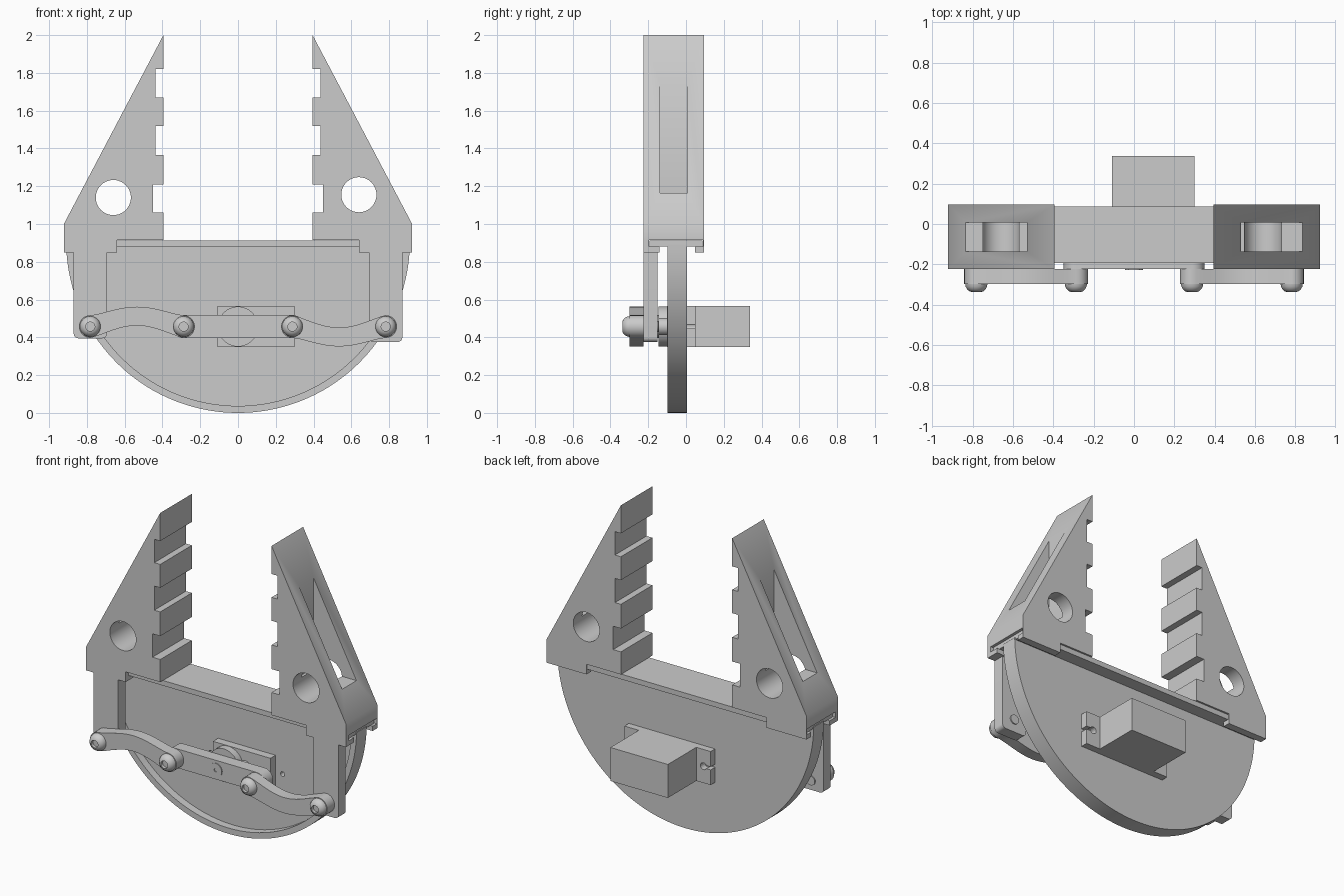
import bpy, bmesh
from math import sin, cos, pi, asin, radians

if "Cube" in bpy.data.objects:
    bpy.data.objects.remove(bpy.data.objects["Cube"])


def finish(name, bm, smooth):
    bmesh.ops.recalc_face_normals(bm, faces=bm.faces)
    me = bpy.data.meshes.new(name)
    bm.to_mesh(me)
    bm.free()
    ob = bpy.data.objects.new(name, me)
    bpy.context.collection.objects.link(ob)
    bpy.ops.object.select_all(action='DESELECT')
    ob.select_set(True)
    bpy.context.view_layer.objects.active = ob
    if smooth:
        bpy.ops.object.shade_smooth_by_angle(angle=radians(30))
    return ob


def prism(name, pts, a, b, axis='y', smooth=False):
    """Extrude an (x,z) profile along y, or a (y,z) profile along x."""
    bm = bmesh.new()
    place = (lambda p, d: (p[0], d, p[1])) if axis == 'y' else (lambda p, d: (d, p[0], p[1]))
    f = bm.faces.new([bm.verts.new(place(p, a)) for p in pts])
    ext = bmesh.ops.extrude_face_region(bm, geom=[f])['geom']
    move = (0, b - a, 0) if axis == 'y' else (b - a, 0, 0)
    bmesh.ops.translate(bm, verts=[v for v in ext if isinstance(v, bmesh.types.BMVert)], vec=move)
    return finish(name, bm, smooth)


def rect(x0, x1, z0, z1):
    return [(x0, z0), (x1, z0), (x1, z1), (x0, z1)]


def arc(cx, cz, r, a0, a1, n):
    return [(cx + r * cos(a0 + (a1 - a0) * i / n), cz + r * sin(a0 + (a1 - a0) * i / n))
            for i in range(n + 1)]


def circle(cx, cz, r, n=32):
    return arc(cx, cz, r, 0, 2 * pi, n)[:-1]


def lathe(name, profile, x, z, n=32):
    """Turn an (r,y) profile around a y-parallel axis."""
    bm = bmesh.new()
    vs = [bm.verts.new((x + r, y, z)) for r, y in profile]
    es = [bm.edges.new(e) for e in zip(vs, vs[1:])]
    bmesh.ops.spin(bm, geom=vs + es, cent=(x, 0, z), axis=(0, 1, 0), angle=2 * pi, steps=n)
    bmesh.ops.remove_doubles(bm, verts=bm.verts, dist=1e-5)
    return finish(name, bm, True)


def cut(ob, *cutters):
    for c in cutters:
        m = ob.modifiers.new('cut', 'BOOLEAN')
        m.operation, m.solver, m.object = 'DIFFERENCE', 'EXACT', c
        bpy.context.view_layer.objects.active = ob
        bpy.ops.object.modifier_apply(modifier=m.name)
        bpy.data.objects.remove(c)


Z = 0.457   # height of the linkage axis

# Half-disc body with a shallow front recess and two screw holes
body = prism('body_plate', arc(0, .91, .91, pi + .02, 2 * pi - .02, 72), -.098, .005, smooth=True)
t = asin(.03 / .873)
cut(body, prism('cutter', arc(0, .91, .873, pi + t, 2 * pi - t, 72), -.2, -.048),
    *[prism('cutter', circle(x, Z, .015, 16), -.2, .1) for x in (-.16, .35)])

# Rail on which the jaws slide
prism('slide_rail', rect(-.905, .905, .88, .913), -.193, .087)

# Servo: case, slotted mounting tabs, front bosses
prism('servo_case', rect(-.108, .3, .35, .565), -.1, .338)
for side, x0, x1 in ((-1, -.21, -.108), (1, .3, .402)):
    tab = prism('servo_tab', rect(x0, x1, .35, .565), .005, .05)
    xm = (x0 + x1) / 2
    end = x0 - .05 if side < 0 else x1 + .05
    cut(tab, prism('cutter', circle(xm, Z, .022, 16), -.05, .1),
        prism('cutter', rect(min(xm, end), max(xm, end), Z - .01, Z + .01), -.05, .1))
prism('servo_boss', circle(0, Z, .106, 40), -.145, -.09, smooth=True)
prism('servo_small_boss', circle(.12, Z, .045), -.145, -.09, smooth=True)

# Horn bar with centre screw
horn = prism('horn', arc(.288, Z, .061, -pi / 2, pi / 2, 16) + arc(-.288, Z, .061, pi / 2, 1.5 * pi, 16),
             -.222, -.143, smooth=True)
lathe('horn_screw', [(0, -.218), (.01, -.218), (.01, -.228), (.044, -.228), (.044, -.2), (0, -.2)], 0, Z)


def link_outline(xa, xb, bow):
    """Bowed bar with round ends, xa < xb."""
    n, r = 24, .06
    dx = xb - xa
    mid = lambda s: (xa + dx * s, Z + bow * sin(pi * s) ** 1.3)
    hw = lambda s: r - .01 * sin(pi * s)
    up = [(mid(i / n)[0], mid(i / n)[1] + hw(i / n)) for i in range(n, -1, -1)]
    lo = [(mid(i / n)[0], mid(i / n)[1] - hw(i / n)) for i in range(n + 1)]
    left = arc(xa, Z, r, pi / 2, 1.5 * pi, 14)[1:-1]
    right = arc(xb, Z, r, -pi / 2, pi / 2, 14)[1:-1]
    return up + left + lo + right


prism('left_link', link_outline(-.782, -.288, .055), -.298, -.224, smooth=True)
prism('right_link', link_outline(.288, .782, -.055), -.298, -.224, smooth=True)

# Domed pins with a socket
pin = [(0, -.318), (.024, -.318), (.024, -.337), (.034, -.334), (.046, -.323), (.053, -.31),
       (.055, -.297), (.03, -.297), (.03, -.145), (0, -.145)]
for x in (-.782, -.288, .288, .782):
    lathe('pin', pin, x, Z)

# Toothed jaws, mirrored; hole and arm length differ slightly
for name, s, hx, hz, foot in (('left', -1, .66, 1.14, .395), ('right', 1, .64, 1.155, .375)):
    prof = [(.395, .915), (.922, .915), (.922, 1.0), (.395, 2.0)]
    for top, low, depth in ((1.82, 1.67, .437), (1.52, 1.365, .437), (1.21, 1.06, .45)):
        prof += [(.395, top), (depth, top), (depth, low), (.395, low)]
    flip = lambda pts: [(s * x, z) for x, z in pts]
    jaw = prism(name + '_jaw', flip(prof), -.224, .096)
    cut(jaw, prism('cutter', circle(s * hx, hz, .093, 40), -.4, .3),
        prism('cutter', flip([(.53, 1.165), (.95, 1.165), (.95, 1.745), (.53, 1.745)]), -.137, .008))
    bpy.context.view_layer.objects.active = jaw
    jaw.select_set(True)
    bpy.ops.object.shade_smooth_by_angle(angle=radians(30))

    # Hooked lips that grip the rail
    prism(name + '_front_lip', [(-.224, .915), (-.224, .85), (-.14, .85), (-.14, .88), (-.197, .88), (-.197, .915)],
          s * .64, s * .922, 'x')
    prism(name + '_back_lip', [(.096, .915), (.096, .85), (.048, .85), (.048, .88), (.09, .88), (.09, .915)],
          s * .64, s * .922, 'x')

    # Arm hanging from the jaw to the link
    arm = [(.693, .85)] + arc(.718, foot + .025, .025, pi, 1.5 * pi, 6) + \
        arc(.845, foot + .025, .025, 1.5 * pi, 2 * pi, 6) + [(.87, .85)]
    prism(name + '_arm', flip(arm), -.224, -.152, smooth=True)
